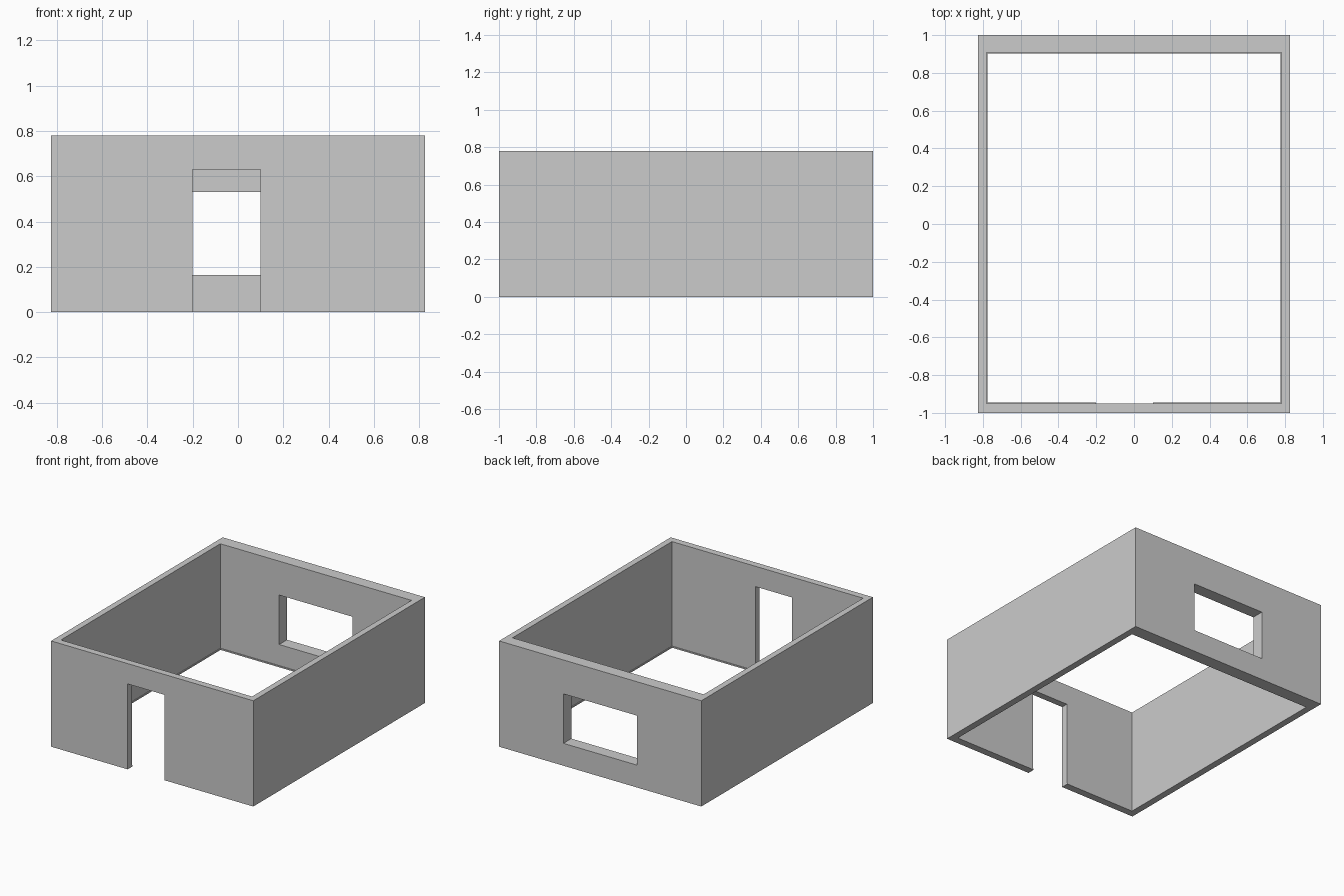
import bpy
from mathutils import Vector

if "Cube" in bpy.data.objects:
    bpy.data.objects.remove(bpy.data.objects["Cube"])


def box(name, lo, hi):
    """Axis-aligned box between two corners."""
    lo, hi = Vector(lo), Vector(hi)
    bpy.ops.mesh.primitive_cube_add(size=1, location=(lo + hi) / 2)
    ob = bpy.context.object
    ob.name = name
    ob.scale = hi - lo
    bpy.ops.object.transform_apply(location=True, rotation=False, scale=True)
    return ob


def cut(target, lo, hi):
    """Subtract a box from the target and discard the cutter."""
    cutter = box("cutter", lo, hi)
    cutter.hide_render = True
    mod = target.modifiers.new("cut", 'BOOLEAN')
    mod.operation = 'DIFFERENCE'
    mod.solver = 'EXACT'
    mod.object = cutter
    bpy.context.view_layer.objects.active = target
    bpy.ops.object.modifier_apply(modifier=mod.name)
    bpy.data.objects.remove(cutter, do_unlink=True)


HALF_W, HALF_D, HEIGHT = 0.825, 1.0, 0.78
SKIRT, SKIRT_H = 0.005, 0.01

# Solid block that becomes the outer walls
walls = box("room_walls", (-HALF_W, -HALF_D, 0), (HALF_W, HALF_D, HEIGHT))

# Open floor, slightly smaller than the room so a thin skirting lip remains
cut(walls, (-0.78 + SKIRT, -0.95 + SKIRT, -0.2), (0.78 - SKIRT, 0.908 - SKIRT, 0.5))

# Room interior, open at the top
cut(walls, (-0.78, -0.95, SKIRT_H), (0.78, 0.908, 1.0))

# Doorway in the front wall
cut(walls, (-0.2, -1.2, -0.2), (0.1, -0.7, 0.63))

# Window in the thicker back wall
cut(walls, (-0.3, 0.7, 0.165), (0.3, 1.2, 0.53))
